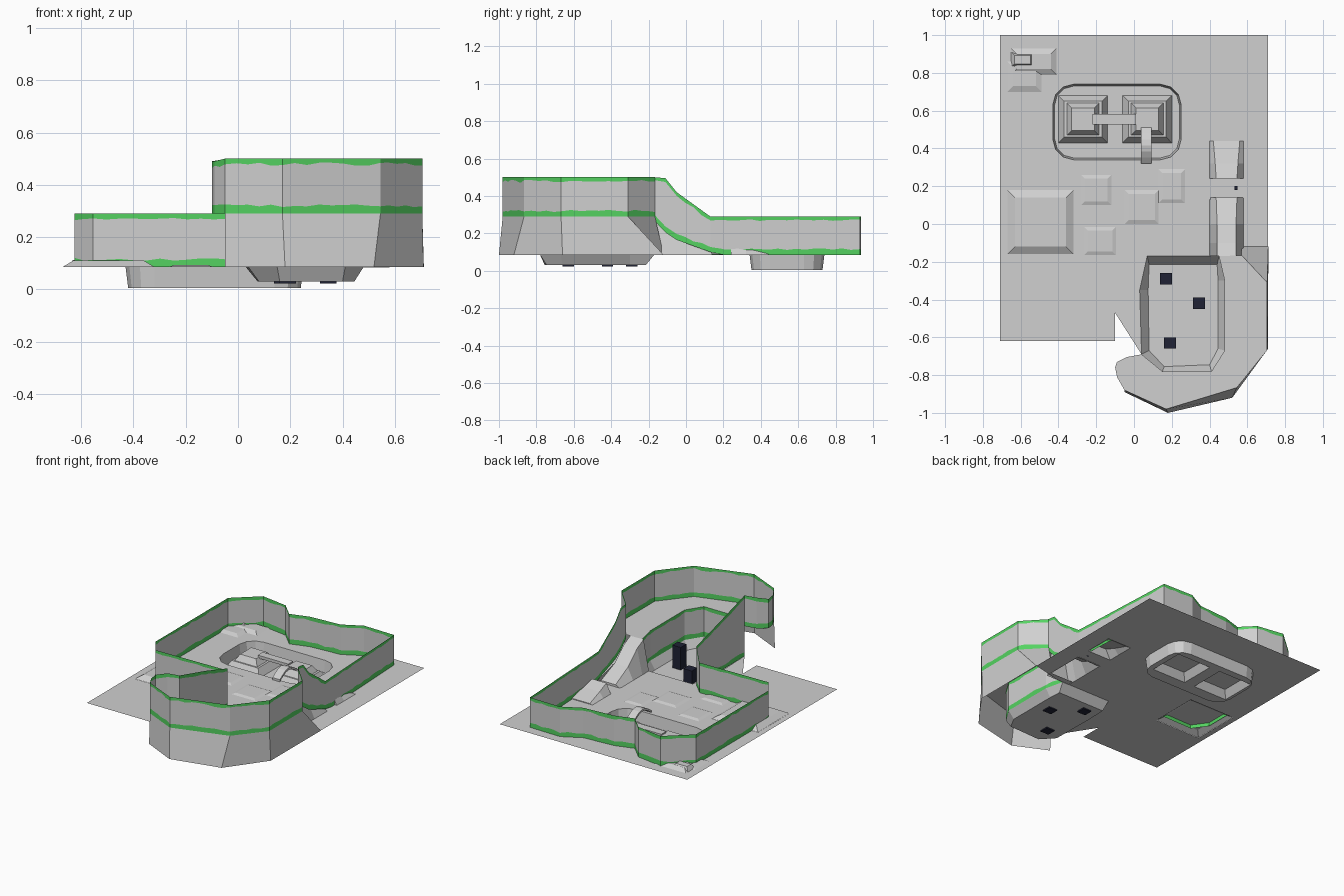
import bpy, bmesh, math, random

if "Cube" in bpy.data.objects:
    bpy.data.objects.remove(bpy.data.objects["Cube"])
random.seed(3)


def material(name, col):
    m = bpy.data.materials.new(name)
    m.diffuse_color = (*col, 1)
    m.use_nodes = True
    m.node_tree.nodes["Principled BSDF"].inputs["Base Color"].default_value = m.diffuse_color
    return m


GREY = material("stone grey", (0.63, 0.63, 0.63))
GREEN = material("moss green", (0.09, 0.65, 0.12))
DARK = material("dark navy", (0.014, 0.016, 0.035))
G = 0.085      # ground level
L = 0.29       # ledge level


def finish(bm, name, mats, normals=True):
    if normals:
        bmesh.ops.recalc_face_normals(bm, faces=bm.faces)
    me = bpy.data.meshes.new(name)
    bm.to_mesh(me)
    bm.free()
    for m in mats:
        me.materials.append(m)
    ob = bpy.data.objects.new(name, me)
    bpy.context.collection.objects.link(ob)
    return ob


def sheet(name, loops):
    """Flat sheet from an outline and optional holes."""
    bm = bmesh.new()
    for pts in loops:
        vs = [bm.verts.new(p) for p in pts]
        for i in range(len(vs)):
            bm.edges.new((vs[i - 1], vs[i]))
    bmesh.ops.triangle_fill(bm, use_beauty=True, edges=bm.edges[:], normal=(0, 0, 1))
    for f in bm.faces:
        if f.normal.z < 0:
            f.normal_flip()
    return finish(bm, name, [GREY], False)


def loft(name, rings, closed=True, cap_first=False, cap_last=False, mat=GREY):
    bm = bmesh.new()
    vs = [[bm.verts.new(p) for p in r] for r in rings]
    n = len(vs[0])
    for a, b in zip(vs, vs[1:]):
        for i in range(n if closed else n - 1):
            j = (i + 1) % n
            bm.faces.new((a[i], a[j], b[j], b[i]))
    if cap_first:
        bm.faces.new(vs[0])
    if cap_last:
        bm.faces.new(vs[-1])
    return finish(bm, name, [mat])


def at(pts, z):
    return [(x, y, z) for x, y in pts]


def rect(cx, cy, hx, hy, z):
    return [(cx + sx * hx, cy + sy * hy, z) for sx, sy in ((-1, -1), (1, -1), (1, 1), (-1, 1))]


def block(name, cx, cy, hx, hy, z0, z1, inset=0.0, mat=GREY, bottom=True):
    """Box or truncated pyramid."""
    rings = [rect(cx, cy, hx, hy, z0), rect(cx, cy, hx - inset, hy - inset, z1)]
    return loft(name, rings, True, bottom, True, mat)


def wall(name, pts, step=0.05):
    """Thin wall along (x, y, base, top) points with ragged green bands."""
    path = []
    for a, b in zip(pts, pts[1:]):
        n = max(1, round(math.dist(a[:2], b[:2]) / step))
        path += [[p + (q - p) * i / n for p, q in zip(a, b)] for i in range(n)]
    path.append(pts[-1])
    bm = bmesh.new()
    cols = []
    for x, y, z0, z1 in path:
        lo, hi = z0 + random.uniform(0.024, 0.036), z1 - random.uniform(0.015, 0.027)
        cols.append([bm.verts.new((x, y, z)) for z in (z0, lo, hi, z1)])
    for a, b in zip(cols, cols[1:]):
        for k in range(3):
            f = bm.faces.new((a[k], b[k], b[k + 1], a[k + 1]))
            f.material_index = 0 if k == 1 else 1
    return finish(bm, name, [GREY, GREEN])


# Ground with a rounded basin and hollow mounds cut out of it
def rounded(cx, cy, hx, hy, r):
    out = []
    for q, (sx, sy) in enumerate(((1, 1), (-1, 1), (-1, -1), (1, -1))):
        for k in range(4):
            t = math.radians(90 * q + 30 * k)
            out.append((cx + sx * (hx - r) + r * math.cos(t), cy + sy * (hy - r) + r * math.sin(t)))
    return out


basin = rounded(-0.09, 0.54, 0.34, 0.2, 0.11)
floor = rounded(-0.09, 0.54, 0.33, 0.19, 0.1)
ground = [(-0.71, 1), (0.71, 1), (0.71, -0.12), (0.5, -0.17), (0.07, -0.17), (0.03, -0.35),
          (0.04, -0.69), (-0.1, -0.47), (-0.1, -0.62), (-0.71, -0.62)]
sheet("ground", [at(ground, G), at(basin, G), rect(-0.495, 0.01, 0.175, 0.17, G),
                 rect(0.49, 0.34, 0.09, 0.1, G), rect(0.49, 0.0, 0.09, 0.13, G)])
islands = ((-0.27, 0.13), (0.07, 0.13))
loft("basin_side", [at(basin, G), at(floor, 0.005)])
sheet("basin_floor", [at(floor, 0.005)] + [rect(x, 0.555, h, 0.125, 0.005) for x, h in islands])

# Basin islands and bridges
for i, (x, h) in enumerate(islands):
    block(f"island_base_{i}", x, 0.555, h, 0.125, 0.005, 0.055, 0.03, GREY, False)
    block(f"island_top_{i}", x, 0.555, 0.085, 0.085, 0.055, 0.095, 0.025)
block("island_bridge", -0.105, 0.555, 0.115, 0.027, 0.085, 0.105)
arch = []
for k in range(7):
    t = k / 6
    y, z = 0.51 - 0.19 * t, 0.085 + 0.045 * math.sin(math.pi * t)
    arch.append([(0.037, y, z), (0.093, y, z), (0.093, y, z + 0.015), (0.037, y, z + 0.015)])
loft("arched_bridge", arch, True, True, True)

# Sunken pit
rim = [(0.07, -0.17), (0.45, -0.17), (0.48, -0.3), (0.48, -0.67), (0.41, -0.78),
       (0.15, -0.78), (0.04, -0.69), (0.03, -0.35)]
pit_floor = [(0.08, -0.215), (0.44, -0.215), (0.445, -0.3), (0.445, -0.66), (0.4, -0.745),
             (0.16, -0.755), (0.08, -0.67), (0.075, -0.35)]
loft("pit", [at(rim, G), at(pit_floor, 0.03)], True, False, True)
for i, (x, y, top) in enumerate(((0.17, -0.29, 0.12), (0.345, -0.42, 0.185), (0.19, -0.63, 0.15))):
    block(f"pillar_{i}", x, y, 0.032, 0.03, 0.022, top, 0, DARK)

# Raised ledge, its inner face and outer skirt
outer = [(-0.05, -0.88), (0.17, -0.98), (0.545, -0.866), (0.705, -0.668), (0.705, -0.31), (0.57, -0.166)]
skirt = [(-0.05, -0.89), (0.18, -1.0), (0.52, -0.92), (0.71, -0.66), (0.711, -0.12), (0.57, -0.12)]
inner = rim[1:7]
tip = [(-0.04, -0.705), (-0.09, -0.73), (-0.1, -0.76), (-0.09, -0.81)]
sheet("ledge", [at(outer + inner + tip, L)])
loft("ledge_skirt", [at(outer, L), at(skirt, G)], False)
wall("ledge_inner_face", [(x, y, G, L) for x, y in inner])

# Outer wall: ledge tip, round the ledge, down the ramp and round the yard
T = 0.5
wall("ledge_wall", [(0.04, -0.69, L, T), (-0.04, -0.705, L, T), (-0.1, -0.75, L, 0.49), (-0.09, -0.81, L, 0.49)]
     + [(x, y, L, T) for x, y in outer])
wall("ramp_wall", [(0.57, -0.166, 0.265, T), (0.57, -0.11, 0.205, 0.495), (0.57, -0.05, 0.165, 0.42),
                   (0.57, 0.13, 0.1, L), (0.565, 0.2, G, L)])
yard = [(0.565, 0.2), (0.53, 0.93), (0.3, 0.935), (0.17, 0.865), (-0.05, 0.85), (-0.18, 0.81),
        (-0.27, 0.9), (-0.46, 0.93), (-0.625, 0.785), (-0.625, 0.0), (-0.555, -0.1), (-0.04, -0.09)]
wall("yard_wall", [(x, y, G, L) for x, y in yard])
wall("pit_side_wall", [(-0.04, -0.09, G, L), (0.04, -0.17, G, 0.35), (0.035, -0.4, G, 0.42), (0.04, -0.69, G, T)])


# Ramp to the ledge and the small jump wedge before it
def ramp(name, stations):
    rings = []
    for y, z, w in stations:
        rings.append([(0.49 - 0.09, y, G - 0.002), (0.49 - w, y, z), (0.49 + w, y, z), (0.49 + 0.09, y, G - 0.002)])
    loft(name, rings, False, True, True)


ramp("ramp", [(-0.17, L, 0.05), (-0.1, 0.255, 0.05), (0.0, 0.165, 0.05), (0.14, 0.1, 0.055)])
ramp("jump_wedge", [(0.24, 0.15, 0.055), (0.32, 0.122, 0.06), (0.44, 0.09, 0.07)])

# Low mounds and stepped slabs on the ground
mounds = [(-0.495, 0.01, 0.175, 0.17, 0.025, 0.04), (-0.2, 0.18, 0.08, 0.08, 0.008, 0.02),
          (-0.18, -0.09, 0.085, 0.075, 0.008, 0.02), (0.04, 0.09, 0.09, 0.09, 0.008, 0.02),
          (0.2, 0.2, 0.07, 0.09, 0.008, 0.02), (-0.58, 0.78, 0.09, 0.08, 0.012, 0.03),
          (-0.53, 0.86, 0.12, 0.07, 0.018, 0.03), (-0.59, 0.87, 0.06, 0.04, 0.028, 0.018)]
for i, (x, y, hx, hy, h, d) in enumerate(mounds):
    block(f"mound_{i}", x, y, hx, hy, G + 0.001, G + h, d, GREY, False)

# Small dark marker post
block("marker_post", 0.54, 0.19, 0.008, 0.01, G, G + 0.03, 0, DARK)
